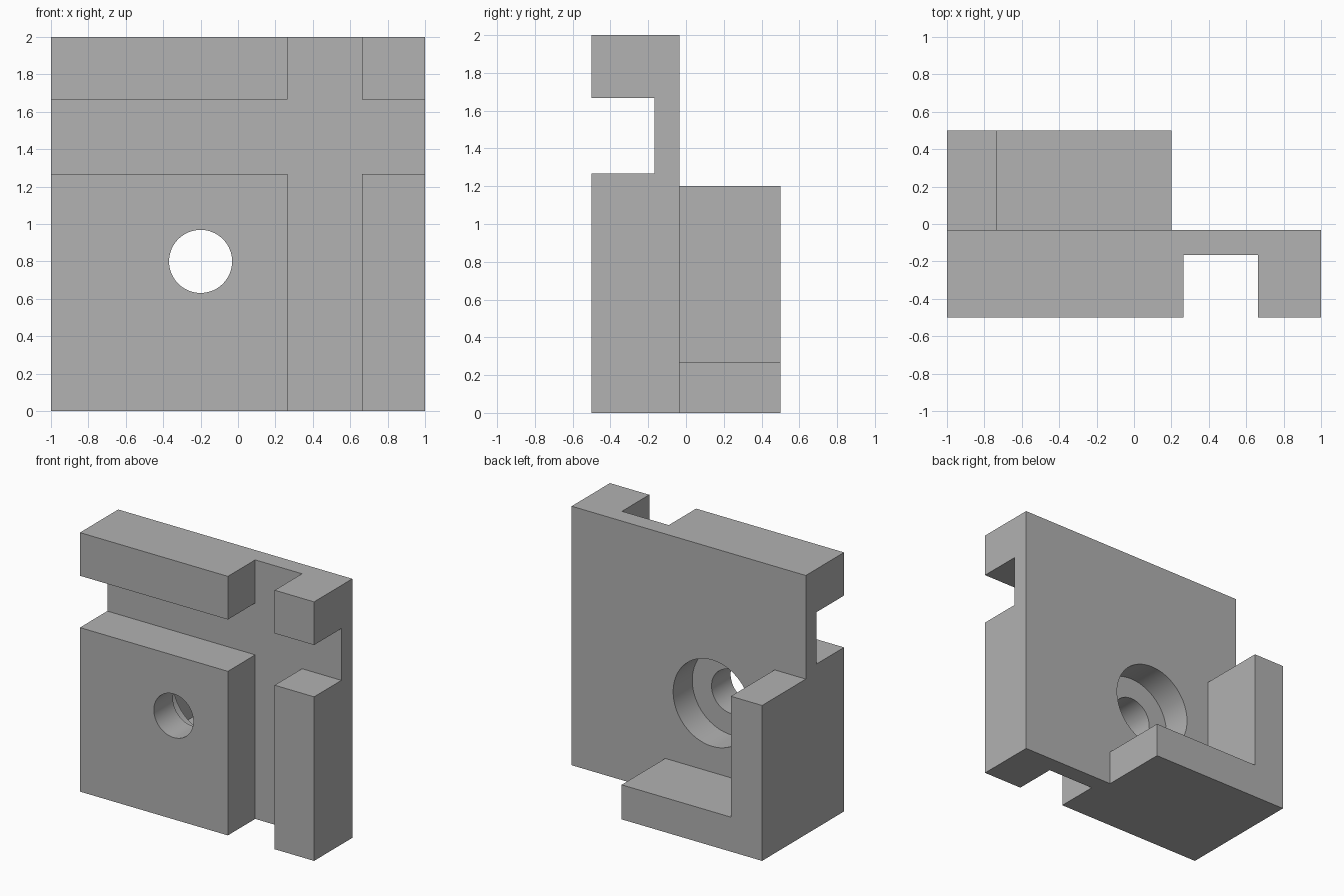
import bpy
import bmesh
import math
from mathutils import Matrix, Vector

cube = bpy.data.objects.get("Cube")
if cube:
    bpy.data.objects.remove(cube, do_unlink=True)

grey = bpy.data.materials.new("plain grey")
grey.use_nodes = True
colour = (0.445, 0.445, 0.445, 1)
grey.diffuse_color = colour
grey.node_tree.nodes["Principled BSDF"].inputs["Base Color"].default_value = colour

U = 2 / 30                      # drawing module: the plate is 30 modules wide
FRONT, BACK, REAR = -7.5 * U, -0.5 * U, 7.5 * U
SLOT_FLOOR = FRONT + 5 * U
BORE_FLOOR = (FRONT + BACK) / 2
OVER = 0.1                      # how far cutters overshoot


def finish(name, bm):
    mesh = bpy.data.meshes.new(name)
    bm.to_mesh(mesh)
    bm.free()
    mesh.materials.append(grey)
    ob = bpy.data.objects.new(name, mesh)
    bpy.context.collection.objects.link(ob)
    return ob


def extrude_xz(name, outline, y0, y1):
    """Prism from an x-z outline, running from y0 to y1."""
    bm = bmesh.new()
    face = bm.faces.new([bm.verts.new((x, y0, z)) for x, z in outline])
    out = bmesh.ops.extrude_face_region(bm, geom=[face])["geom"]
    moved = [v for v in out if isinstance(v, bmesh.types.BMVert)]
    bmesh.ops.translate(bm, verts=moved, vec=Vector((0, y1 - y0, 0)))
    bmesh.ops.recalc_face_normals(bm, faces=bm.faces)
    return finish(name, bm)


def box(name, x0, x1, y0, y1, z0, z1):
    return extrude_xz(name, [(x0, z0), (x1, z0), (x1, z1), (x0, z1)], y0, y1)


def drill(name, radius, y0, y1):
    """Round cutter along y at the hole centre."""
    bm = bmesh.new()
    bmesh.ops.create_cone(
        bm, cap_ends=True, segments=64, radius1=radius, radius2=radius, depth=y1 - y0,
        matrix=Matrix.Translation((-3 * U, (y0 + y1) / 2, 12 * U))
        @ Matrix.Rotation(math.pi / 2, 4, "X"))
    return finish(name, bm)


def combine(target, tool, operation):
    tool.hide_render = True
    mod = target.modifiers.new(tool.name, "BOOLEAN")
    mod.operation = operation
    mod.solver = "EXACT"
    mod.object = tool
    bpy.context.view_layer.objects.active = target
    bpy.ops.object.modifier_apply(modifier=mod.name)
    bpy.data.objects.remove(tool, do_unlink=True)


# Square plate
block = box("slotted_block", -1, 1, FRONT, BACK, 0, 2)

# L-shaped rear ledge, sunk slightly into the plate for a clean join
lip = 4 * U
ledge = extrude_xz("rear_ledge", [(-1, 0), (0.2, 0), (0.2, lip), (lip - 1, lip),
                                  (lip - 1, 1.2), (-1, 1.2)], BACK - U, REAR)
combine(block, ledge, "UNION")

# Crossing front slots
combine(block, box("upright_slot", 4 * U - 0.003, 10 * U - 0.003, FRONT - OVER, SLOT_FLOOR,
                   -OVER, 2 + OVER), "DIFFERENCE")
combine(block, box("level_slot", -1 - OVER, 1 + OVER, FRONT - OVER, SLOT_FLOOR,
                   19 * U, 25 * U), "DIFFERENCE")

# Through hole with a wide counterbore from the back
combine(block, drill("through_hole", 2.53 * U, FRONT - OVER, BACK + OVER), "DIFFERENCE")
combine(block, drill("counterbore", 5 * U, BORE_FLOOR, BACK + OVER), "DIFFERENCE")

# Smooth hole walls, sharp corners
bpy.ops.object.select_all(action="DESELECT")
block.select_set(True)
bpy.context.view_layer.objects.active = block
bpy.ops.object.shade_smooth_by_angle(angle=math.radians(30))
